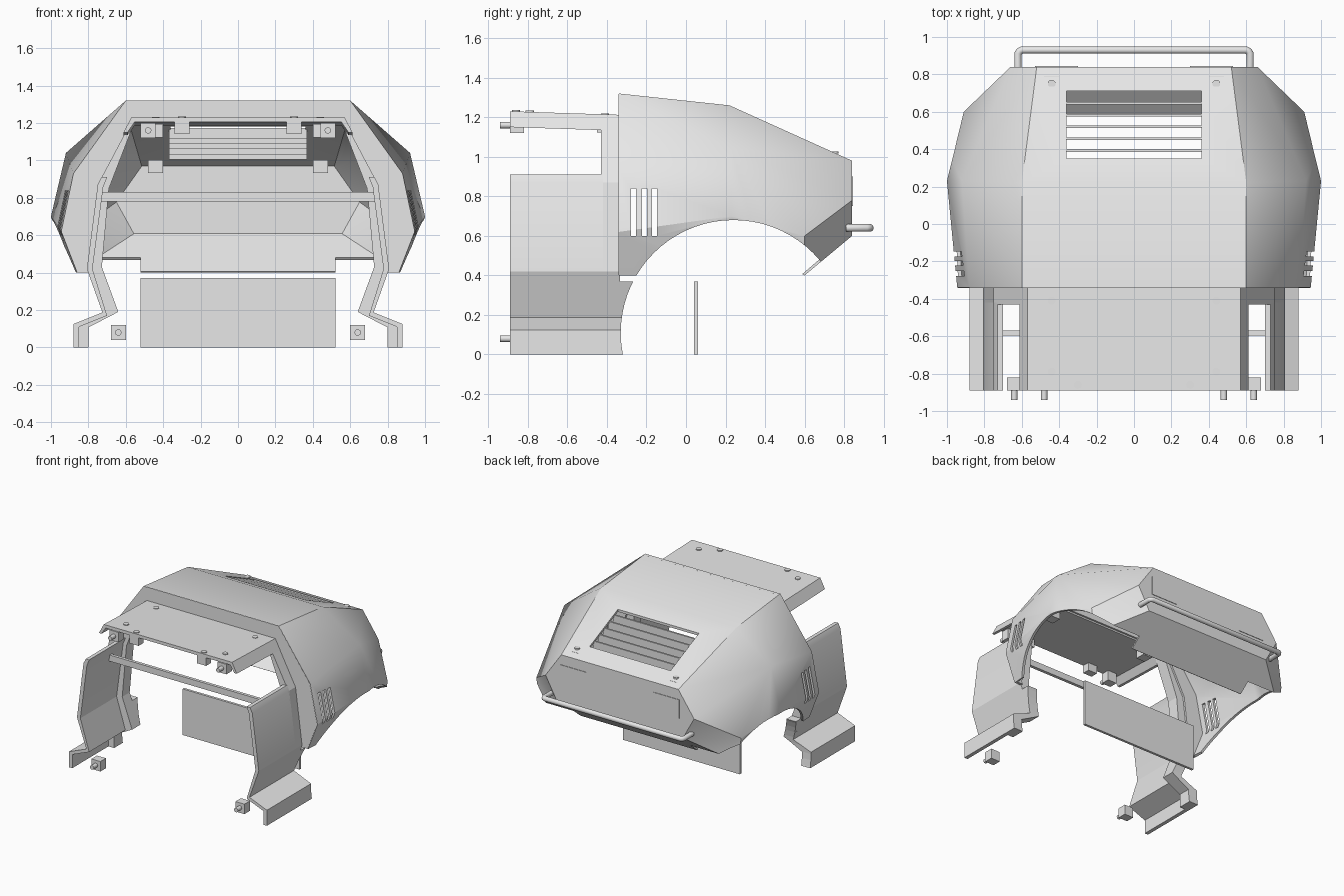
import bpy, bmesh, math
from mathutils import Matrix, Vector

cube = bpy.data.objects.get("Cube")
if cube:
    bpy.data.objects.remove(cube)

grey = bpy.data.materials.new("light_grey")
grey.use_nodes = True
grey.diffuse_color = (0.8, 0.8, 0.8, 1)
grey.node_tree.nodes["Principled BSDF"].inputs["Base Color"].default_value = (0.8, 0.8, 0.8, 1)


def add(name, bm):
    bmesh.ops.recalc_face_normals(bm, faces=bm.faces[:])
    me = bpy.data.meshes.new(name)
    bm.to_mesh(me)
    bm.free()
    me.materials.append(grey)
    ob = bpy.data.objects.new(name, me)
    bpy.context.collection.objects.link(ob)
    return ob


def prism(name, pts, y0, y1, drop=0):
    """Closed x-z outline extruded along y; drop lowers the rear end."""
    bm = bmesh.new()
    a = [bm.verts.new((x, y0, z)) for x, z in pts]
    b = [bm.verts.new((x, y1, z - drop)) for x, z in pts]
    bm.faces.new(a)
    bm.faces.new(b[::-1])
    for i in range(len(pts)):
        j = (i + 1) % len(pts)
        bm.faces.new((a[i], a[j], b[j], b[i]))
    return add(name, bm)


def box(name, x, y, z):
    return prism(name, [(x[0], z[0]), (x[1], z[0]), (x[1], z[1]), (x[0], z[1])], *y)


def cylinder(name, centre, r, depth, axis, seg=16):
    bm = bmesh.new()
    rot = Vector((0, 0, 1)).rotation_difference(Vector(axis)).to_matrix().to_4x4()
    bmesh.ops.create_cone(bm, cap_ends=True, segments=seg, radius1=r, radius2=r,
                          depth=depth, matrix=Matrix.Translation(centre) @ rot)
    return add(name, bm)


def cut(ob, cutters):
    for c in cutters:
        m = ob.modifiers.new("cut", "BOOLEAN")
        m.operation, m.solver, m.object = "DIFFERENCE", "EXACT", c


def bake(ob):
    bpy.context.view_layer.update()
    dg = bpy.context.evaluated_depsgraph_get()
    me = bpy.data.meshes.new_from_object(ob.evaluated_get(dg))
    ob.modifiers.clear()
    ob.data = me


def smooth(ob, angle=30):
    ob.data.polygons.foreach_set("use_smooth", [True] * len(ob.data.polygons))
    ob.data.set_sharp_from_angle(angle=math.radians(angle))


def flip(pts, s):
    return [(s * x, z) for x, z in pts]


def slope(y):
    """Height of the sloping rear deck."""
    return 1.26 - 0.45 * (y - 0.22)


SIDES = ((1, "left"), (-1, "right"))

# Cutters: wheel arches, side vents, deck opening
arches = [cylinder("arch_cutter", (s * 0.92, 0.24, 0.11), 0.57, 0.8, (1, 0, 0), 72) for s, _ in SIDES]
vents = [box("vent_cutter", sorted((s * 0.8, s * 1.1)), (y - 0.013, y + 0.013), (0.6, 0.84))
         for s, _ in SIDES for y in (-0.265, -0.21, -0.16)]
opening = box("deck_cutter", (-0.36, 0.36), (0.35, 0.71), (0.95, 1.4))

# Rear body shell
P = {"A0": (0.6, -0.34, 1.32), "A1": (0.88, -0.34, 0.93), "A2": (0.945, -0.34, 0.62), "A3": (0.86, -0.34, 0.4),
     "B0": (0.6, 0.22, 1.26), "B1": (0.92, 0.23, 1.04), "B2": (1.0, 0.23, 0.7), "B3": (0.9, 0.23, 0.4),
     "C0": (0.52, 0.84, 0.98), "C1": (0.66, 0.84, 0.78), "C2": (0.56, 0.84, 0.6),
     "E1": (0.91, 0.6, 0.6), "E2": (0.88, 0.6, 0.4)}
bm = bmesh.new()
V = {(k, s): bm.verts.new((s * x, y, z)) for k, (x, y, z) in P.items() for s in (1, -1)}
for s in (1, -1):
    for f in ("A0 A1 B1", "A0 B1 B0", "A1 A2 B2", "A1 B2 B1", "A2 A3 B3", "A2 B3 B2", "B0 B1 C0",
              "B1 C1 C0", "B1 E1 C1", "B1 B2 E1", "B2 B3 E2", "B2 E2 E1", "E1 C2 C1", "E1 E2 C2"):
        bm.faces.new([V[k, s] for k in f.split()])
for f in ("A0 B0", "B0 C0", "C0 C1 C2", "C2 E2"):
    ks = f.split()
    bm.faces.new([V[k, 1] for k in ks] + [V[k, -1] for k in ks[::-1]])
shell = add("body_shell", bm)
sol = shell.modifiers.new("thickness", "SOLIDIFY")
sol.thickness, sol.offset = 0.02, -1
cut(shell, arches + vents + [opening])
bake(shell)
smooth(shell)

# Front bulkhead ring of the shell
ring = [(0.6, 1.318), (0.877, 0.93), (0.942, 0.62), (0.857, 0.402)]
hole = [(0.8, 0.402), (0.805, 0.42), (0.75, 0.87), (0.575, 1.2)]
half = ring + hole
prism("front_bulkhead", ring + hole + flip(hole[::-1], -1) + flip(ring[::-1], -1), -0.341, -0.32)

# Cab sides: thin panel, thicker pillar behind it, sill end trimmed by the arch
sill = [(0.725, 0.187), (0.88, 0.125), (0.88, 0)]
panel = [(0.73, 0.91), (0.75, 0.87), (0.808, 0.42)] + sill + [
    (0.85, 0), (0.85, 0.11), (0.7, 0.17), (0.778, 0.42), (0.72, 0.86), (0.7, 0.91)]
pillar_in = [(0.8, 0), (0.8, 0.107), (0.64, 0.19), (0.728, 0.43), (0.69, 0.85), (0.555, 1.2)]
pillar = [(0.575, 1.2), (0.75, 0.87), (0.808, 0.42)] + sill + pillar_in
sill_end = [(0.79, 0.37)] + sill + pillar_in[:3] + [(0.706, 0.37)]
for s, side in SIDES:
    smooth(prism(side + "_cab_panel", flip(panel, s), -0.89, -0.42), 20)
    prism(side + "_cab_pillar", flip(pillar, s), -0.43, -0.335)
    end = prism(side + "_sill_end", flip(sill_end, s), -0.34, -0.2)
    cut(end, arches)
    bake(end)

    # Lower hinge block and pin, upper hinge block and pin
    for part, x, z in (("lower", 0.64, 0.08), ("upper", 0.48, 1.16)):
        box(f"{side}_{part}_hinge_block", (s * x - 0.04, s * x + 0.04), (-0.89, -0.82), (z - 0.04, z + 0.04))
        smooth(cylinder(f"{side}_{part}_hinge_pin", (s * x, -0.91, z), 0.017, 0.06, (0, 1, 0)))

    # Bolts with mounting blocks under the roof and the rear deck
    for x, y, z in ((0.44, -0.41, 1.213), (0.44, -0.79, 1.227), (0.3, -0.86, 1.23), (0.44, 0.75, slope(0.75))):
        smooth(cylinder(side + "_bolt", (s * x, y, z), 0.021, 0.012, (0, 0, 1)))
        if y != -0.79:
            w = 0.03 if y < -0.5 else 0.04
            box(side + "_mount_block", (s * x - 0.04, s * x + 0.04), (y - w, y + w), (z - 0.09, z - 0.018))

    # Tail light plate
    box(side + "_tail_light", sorted((s * 0.3, s * 0.53)), (0.838, 0.844), (0.75, 0.9))

# Cab roof with sloping skirts
skirt = [(0.57, 1.23), (0.612, 1.15), (0.59, 1.15), (0.553, 1.205)]
prism("cab_roof", skirt + flip(skirt[::-1], -1), -0.89, -0.335, 0.018)

# Cross bar and wheel bay partition
box("cross_bar", (-0.735, 0.735), (-0.595, -0.57), (0.78, 0.83))
box("bay_partition", (-0.52, 0.52), (0.04, 0.06), (0, 0.37))

# Louvre slats in the deck opening
for i in range(5):
    y = 0.393 + i * 0.063
    box("louvre_slat", (-0.37, 0.37), (y - 0.007, y + 0.007), (slope(y) - 0.065, slope(y) - 0.008))

# Rear bumper bar
cu = bpy.data.curves.new("bumper_bar", "CURVE")
cu.dimensions = "3D"
cu.bevel_depth, cu.bevel_resolution, cu.use_fill_caps = 0.02, 3, True
path = [(0.62, 0.81), (0.62, 0.912), (0.612, 0.924), (0.6, 0.93)]
path += flip(path[::-1], -1)
sp = cu.splines.new("POLY")
sp.points.add(len(path) - 1)
for p, (x, y) in zip(sp.points, path):
    p.co = (x, y, 0.64, 1)
bar = bpy.data.objects.new("bumper_bar", cu)
bpy.context.collection.objects.link(bar)
cu.materials.append(grey)
bake_mesh = bpy.data.meshes.new_from_object(bar)
bpy.data.objects.remove(bar)
bar = bpy.data.objects.new("bumper_bar", bake_mesh)
bpy.context.collection.objects.link(bar)
smooth(bar, 40)

# Remove the cutters
for c in arches + vents + [opening]:
    bpy.data.objects.remove(c)
